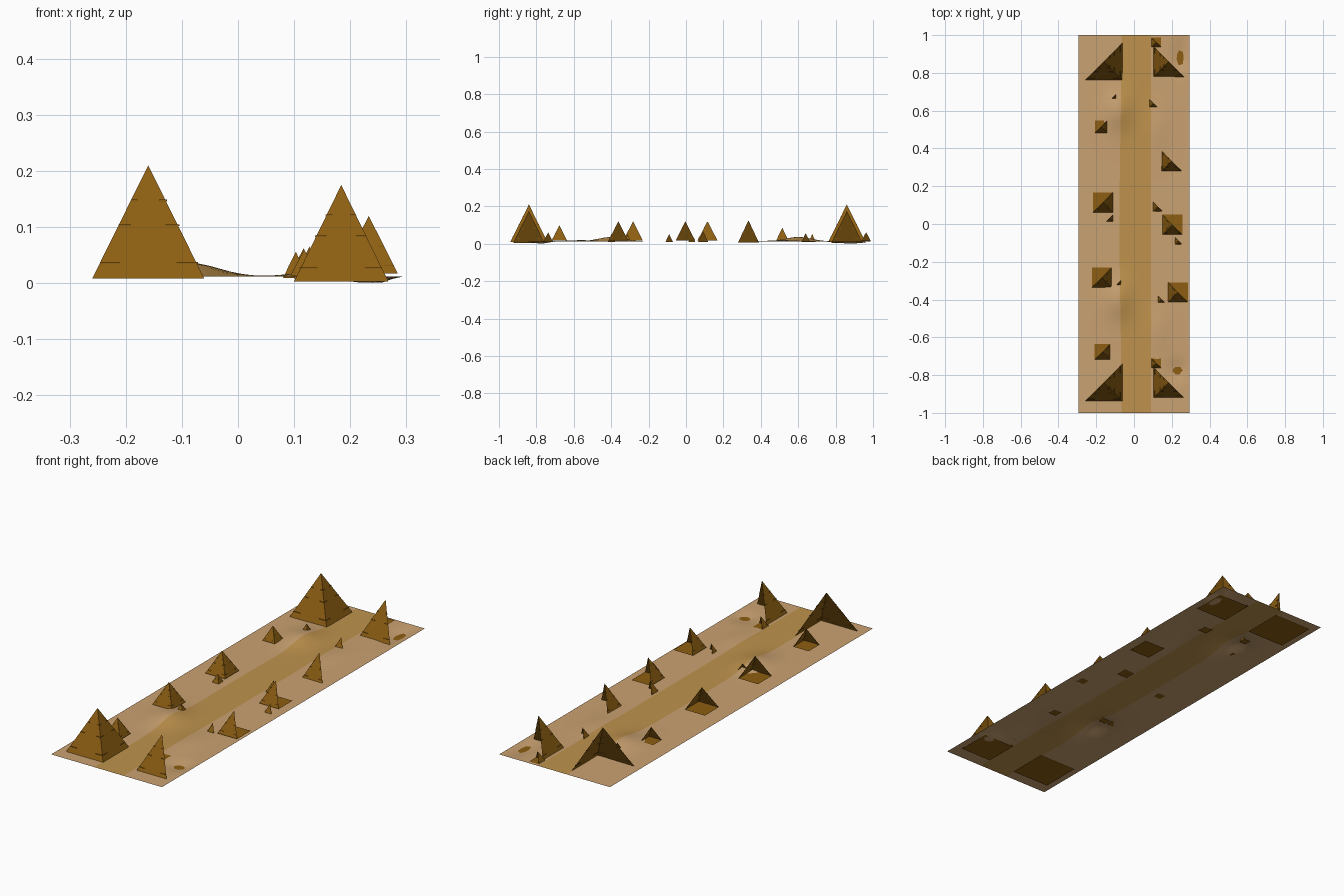
import bpy, bmesh, math

if "Cube" in bpy.data.objects:
    bpy.data.objects.remove(bpy.data.objects["Cube"])


def material(name, color):
    m = bpy.data.materials.new(name)
    m.diffuse_color = (*color, 1)
    m.use_nodes = True
    m.node_tree.nodes["Principled BSDF"].inputs["Base Color"].default_value = m.diffuse_color
    return m


SAND = material("sand", (0.59, 0.36, 0.165))
TRACK = material("track", (0.52, 0.29, 0.075))
STONE = material("brown stone", (0.262, 0.112, 0.006))


def finish(bm, name, mats):
    me = bpy.data.meshes.new(name)
    bm.to_mesh(me)
    bm.free()
    for m in mats:
        me.materials.append(m)
    ob = bpy.data.objects.new(name, me)
    bpy.context.collection.objects.link(ob)
    return ob


# gentle dunes and hollows: x, y, height, spread x, spread y
DUNES = [(-0.085, 0.60, 0.024, 0.05, 0.07), (-0.085, -0.40, 0.024, 0.05, 0.07),
         (0.13, 0.52, 0.007, 0.04, 0.08), (0.13, -0.56, 0.007, 0.04, 0.08),
         (0.245, 0.88, -0.0115, 0.03, 0.06), (0.23, -0.775, -0.0115, 0.04, 0.035)]


def ground_z(x, y):
    z = 0.012
    for cx, cy, h, sx, sy in DUNES:
        z += h * math.exp(-((x - cx) / sx) ** 2 / 2 - ((y - cy) / sy) ** 2 / 2)
    edge = min(1, (0.295 - abs(x)) / 0.03, (1 - abs(y)) / 0.03)
    return 0.012 + (z - 0.012) * edge


# ground sheet with a slightly winding track
COLS = [(-0.295, -0.07, 12), (-0.07, 0.09, 8), (0.09, 0.295, 11)]
xs = [a + (b - a) * i / n for a, b, n in COLS for i in range(n)] + [0.295]
bm = bmesh.new()
rows = []
for j in range(81):
    y = -1 + j / 40
    row = []
    for x in xs:
        sway = -0.007 * math.cos(math.pi * y / 1.0) * (1 - abs(x) / 0.295) - 0.002 * (1 - abs(x) / 0.295)
        xx = x + (sway if x < 0.05 else 0)
        row.append(bm.verts.new((xx, y, ground_z(xx, y))))
    rows.append(row)
for a, b in zip(rows, rows[1:]):
    for i in range(len(xs) - 1):
        f = bm.faces.new((a[i], a[i + 1], b[i + 1], b[i]))
        f.smooth = True
        f.material_index = 1 if 12 <= i < 20 else 0
finish(bm, "desert_ground", [SAND, TRACK])


def block(bm, cx, cy, cz, sx, sy, sz):
    """Small stone ledge."""
    r = bmesh.ops.create_cube(bm, size=1)
    for v in r["verts"]:
        v.co = (cx + v.co.x * sx, cy + v.co.y * sy, cz + v.co.z * sz)


def pyramid(name, x, y, size, base, top):
    """Open pyramid: floor, front face and the face towards the track."""
    h = size / 2
    side = 1 if x < 0 else -1
    bm = bmesh.new()
    near = bm.verts.new((x + side * h, y - h, base))
    far = bm.verts.new((x - side * h, y - h, base))
    back = bm.verts.new((x + side * h, y + h, base))
    corner = bm.verts.new((x - side * h, y + h, base))
    tip = bm.verts.new((x, y, top))
    front = (far, near, tip)
    inner = (near, back, tip)
    floor = (near, far, corner, back)
    for f in (front, inner, floor):
        bm.faces.new(f if side > 0 else f[::-1])
    # stone ledges near the edges of both faces
    for frac, width in ((0.14, 0.18), (0.47, 0.11), (0.69, 0.06)):
        half = h * (1 - frac)
        w = size * width
        z = base + (top - base) * frac
        d = size * 0.025
        for s in (-1, 1):
            off = s * (half - w / 2)
            block(bm, x + off, y - half, z, w, d, size * 0.014)
            block(bm, x + side * half, y + off, z, d, w, size * 0.014)
    finish(bm, name, [STONE])


# large pyramids at both ends
for tag, y in (("back", 0.86), ("front", -0.84)):
    pyramid("large_left_pyramid_" + tag, -0.16, y, 0.20, 0.008, 0.21)
    pyramid("large_right_pyramid_" + tag, 0.184, y, 0.168, 0.003, 0.175)

# medium pyramids: x, y, size, base, top
MEDIUM = [(-0.175, 0.515, 0.065, 0.018, 0.085), (-0.165, 0.115, 0.106, 0.018, 0.12),
          (-0.170, -0.283, 0.104, 0.018, 0.12), (-0.167, -0.677, 0.082, 0.018, 0.10),
          (0.200, 0.334, 0.112, 0.006, 0.125), (0.204, -0.003, 0.104, 0.017, 0.12),
          (0.233, -0.362, 0.104, 0.017, 0.12)]
for i, p in enumerate(MEDIUM):
    pyramid(f"medium_pyramid_{i + 1}", *p)

# small pyramids beside the track
SMALL = [(-0.107, 0.675, 0.036, 0.010, 0.052), (-0.130, 0.031, 0.037, 0.010, 0.05),
         (-0.083, -0.312, 0.036, 0.012, 0.05), (0.117, 0.963, 0.050, 0.015, 0.062),
         (0.103, 0.640, 0.046, 0.009, 0.056), (0.127, 0.092, 0.056, 0.008, 0.065),
         (0.236, -0.090, 0.040, 0.009, 0.052), (0.145, -0.398, 0.040, 0.009, 0.052),
         (0.118, -0.737, 0.050, 0.013, 0.06)]
for i, p in enumerate(SMALL):
    pyramid(f"small_pyramid_{i + 1}", *p)
